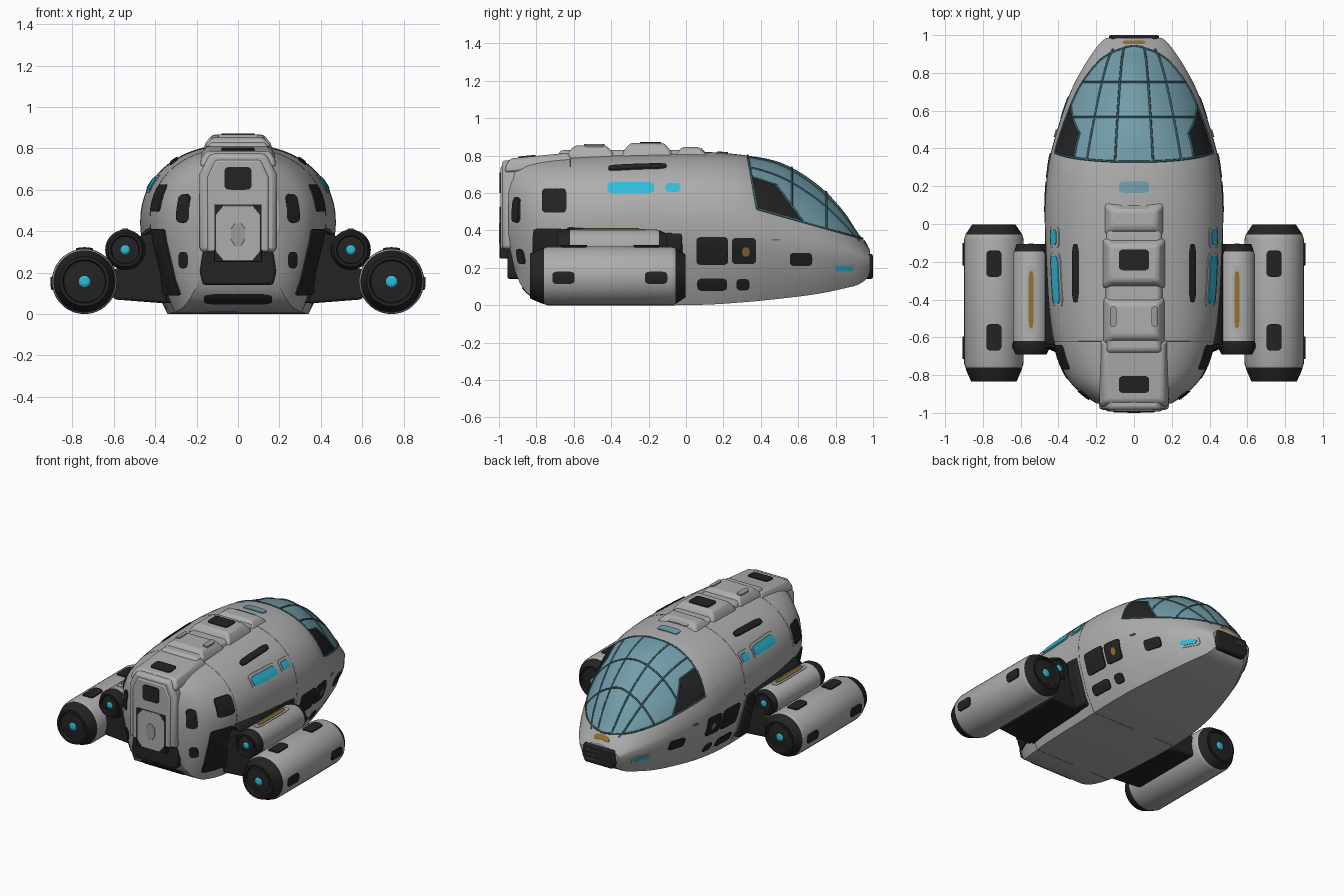
import bpy, bmesh, math
from mathutils import Vector
from mathutils.bvhtree import BVHTree

if "Cube" in bpy.data.objects:
    bpy.data.objects.remove(bpy.data.objects["Cube"])

def material(name, *rgb):
    m = bpy.data.materials.new(name)
    m.diffuse_color = (*rgb, 1)
    m.use_nodes = True
    m.node_tree.nodes["Principled BSDF"].inputs["Base Color"].default_value = m.diffuse_color
    return m

HULL = material("hull grey", .42, .42, .42)
TRIM = material("trim grey", .33, .33, .33)
DARK = material("dark panel", .017, .017, .018)
SEAM = material("seam grey", .13, .13, .13)
GLASS = material("canopy glass", .17, .34, .40)
RIB = material("canopy rib", .045, .12, .15)
CYAN = material("cyan light", .03, .50, .70)
GOLD = material("gold", .30, .17, .03)
targets = []   # surfaces that surface plates can be projected on

def make(name, bm, mats, mirror=False, bevel=0, target=True):
    bmesh.ops.recalc_face_normals(bm, faces=bm.faces)
    if target:
        targets.append(BVHTree.FromBMesh(bm))
    me = bpy.data.meshes.new(name)
    bm.to_mesh(me)
    bm.free()
    ob = bpy.data.objects.new(name, me)
    bpy.context.collection.objects.link(ob)
    for m in mats:
        me.materials.append(m)
    if bevel:
        b = ob.modifiers.new("bevel", 'BEVEL')
        b.width, b.segments, b.limit_method = bevel, 2, 'ANGLE'
    if mirror:
        ob.modifiers.new("mirror", 'MIRROR')
    return ob

def bridge(bm, rings, caps=True, mat=lambda i: 0):
    n = len(rings[0])
    vs = [[bm.verts.new(p) for p in r] for r in rings]
    for i in range(len(vs) - 1):
        for j in range(n):
            k = (j + 1) % n
            bm.faces.new((vs[i][j], vs[i][k], vs[i+1][k], vs[i+1][j])).material_index = mat(i)
    if caps:
        bm.faces.new(vs[0]).material_index = mat(0)
        bm.faces.new(vs[-1]).material_index = mat(len(vs) - 2)

def prism(name, outline, y0, y1, mat, mirror=False, bevel=.012, target=True):
    bm = bmesh.new()   # x-z outline extruded along y
    bridge(bm, [[(x, y, z) for x, z in outline] for y in (y0, y1)])
    return make(name, bm, [mat], mirror, bevel, target)

def sym(half):
    return half + [(-x, z) for x, z in reversed(half)]

def frustum(name, w, y0, y1, z0, z1, inset, mat, drop=0):
    bm = bmesh.new()   # drop lowers the rear end
    bridge(bm, [[(-w + d, y0 + d, z - drop), (w - d, y0 + d, z - drop), (w - d, y1 - d, z), (-w + d, y1 - d, z)]
                for z, d in ((z0, 0), ((z0 + z1) / 2, inset * .25), (z1, inset))])
    return make(name, bm, [mat], False, .015)

def lathe(name, cx, cz, profile, mats, ids):
    bm = bmesh.new()
    bridge(bm, [[(cx + r * math.cos(a), y, cz + r * math.sin(a))
                 for a in (math.tau * k / 36 for k in range(36))] for r, y in profile],
           mat=lambda i: ids[i])
    return make(name, bm, mats, True)

def hit(axis, a, b, default=None):
    # look at the model from the side, top, rear or nose
    o, d = {'side': ((3, a, b), (-1, 0, 0)), 'top': ((a, b, 3), (0, 0, -1)),
            'rear': ((a, -3, b), (0, 1, 0)), 'nose': ((a, 3, b), (0, -1, 0))}[axis]
    o, d = Vector(o), Vector(d)
    dist = [h[3] for h in (t.ray_cast(o, d) for t in targets) if h[0]]
    s = min(dist) if dist else default
    if default is not None and abs(s - default) > .12:
        s = default
    return o, d, s

def plate(name, axis, a, b, w, h, mat, mirror=True, lift=.006, r=.02):
    # rounded plate wrapped on the surface
    r = min(r, w / 2, h / 2)
    base = hit(axis, a, b)[2]
    if base is None:
        return
    N, out = 8, []
    for cx, cy, dx, dy in ((-1, -1, 1, 0), (1, -1, 0, 1), (1, 1, -1, 0), (-1, 1, 0, -1)):
        for k in range(N):
            p = Vector(((cx + 2 * dx * k / N) * w / 2, (cy + 2 * dy * k / N) * h / 2))
            q = Vector((max(r - w/2, min(w/2 - r, p.x)), max(r - h/2, min(h/2 - r, p.y))))
            out.append(q + (p - q).normalized() * r)
    bm, rings = bmesh.new(), []
    for f, up in ((1, -.003), (1, lift), (.7, lift), (.35, lift), (.02, lift)):
        ring = []
        for p in out:
            o, d, s = hit(axis, a + p.x * f, b + p.y * f, base)
            ring.append(o + d * (s - up))
        rings.append(ring)
    bridge(bm, rings)
    make(name, bm, [mat], mirror, 0, False)

def tubes(name, paths, mat, radius):
    cu = bpy.data.curves.new(name, 'CURVE')
    cu.dimensions, cu.bevel_depth, cu.bevel_resolution = '3D', radius, 1
    for path in paths:
        sp = cu.splines.new('POLY')
        sp.points.add(len(path) - 1)
        for pt, p in zip(sp.points, path):
            pt.co = (*p, 1)
    cu.materials.append(mat)
    bpy.context.collection.objects.link(bpy.data.objects.new(name, cu))

# Hull stations: y, half width, widest height, top, bottom
ST = [(-.95, .20, .45, .775, .30), (-.90, .275, .45, .783, .14), (-.83, .345, .45, .79, .05),
      (-.70, .405, .45, .80, .015), (-.5, .445, .45, .81, .005), (-.2, .465, .45, .82, 0),
      (.1, .472, .43, .82, .003), (.33, .45, .39, .80, .018), (.52, .40, .35, .757, .037),
      (.71, .332, .31, .64, .062), (.845, .26, .28, .50, .09), (.92, .21, .265, .385, .11),
      (.96, .178, .25, .335, .135), (.985, .15, .235, .295, .165)]

def station(y):
    i = max(k for k in range(len(ST) - 1) if ST[k][0] <= y + 1e-9)
    def slope(k, c):
        p, q = ST[max(k - 1, 0)], ST[min(k + 1, len(ST) - 1)]
        return (q[c] - p[c]) / (q[0] - p[0])
    h = ST[i+1][0] - ST[i][0]
    t = (y - ST[i][0]) / h
    return [(2*t**3 - 3*t*t + 1) * ST[i][c] + (t**3 - 2*t*t + t) * h * slope(i, c)
            + (3*t*t - 2*t**3) * ST[i+1][c] + (t**3 - t*t) * h * slope(i+1, c) for c in range(1, 5)]

def section(y, n=14):
    W, C, T, B = station(y)
    e = .91 + .42 * max(0, min(1, (y - .3) / .55))   # slimmer canopy toward the nose
    half = [(.36 * W, B), (.72 * W, B), (.85 * W, B + .28 * (C - B)), (.985 * W, B + .78 * (C - B))]
    for k in range(n):
        a = math.pi / 2 * k / n
        half.append((W * math.cos(a) ** e, C + (T - C) * math.sin(a) ** e))
    return [(x, y, z) for x, z in [(0, B)] + half + [(0, T)] + [(-x, z) for x, z in reversed(half)]]

bm = bmesh.new()
bridge(bm, [section(-.95 + 1.935 * k / 64) for k in range(65)])
# Canopy lines in the side view: lower edge, back edge, side window top and front
LINES = [((.38, .515), (.93, .36)), ((.33, .80), (.38, .515)), ((.34, .69), (.48, .645)), ((.48, .645), (.64, .43))]
def above(i, p):
    (y0, z0), (y1, z1) = LINES[i]
    return (y1 - y0) * (p.z - z0) - (z1 - z0) * (p.y - y0) > 0
for (y0, z0), (y1, z1) in LINES:
    fs = [f for f in bm.faces if f.calc_center_median().y > .2 and f.calc_center_median().z > .3]
    geom = fs + list({e for f in fs for e in f.edges}) + list({v for f in fs for v in f.verts})
    bmesh.ops.bisect_plane(bm, geom=geom, plane_co=(0, y0, z0), plane_no=(0, z0 - z1, y1 - y0), dist=1e-5)
def is_glass(c):
    return above(0, c) and above(1, c) and (above(2, c) or above(3, c))
for f in bm.faces:
    c = f.calc_center_median()
    if .3 < c.y < .95 and above(0, c) and above(1, c):
        f.material_index = 1 if is_glass(c) else 2
rim = [[v.co.copy() for v in e.verts] for e in bm.edges
       if len(e.link_faces) == 2 and e.link_faces[0].material_index != e.link_faces[1].material_index]
make("hull", bm, [HULL, GLASS, DARK])
tubes("canopy_rim", rim, RIB, .006)

def on_top(pts):
    out = []
    for x, y in pts:
        o, d, s = hit('top', x, y)
        out.append(o + d * s)
    return out
ribs = [on_top([(s * (a + (b - a) * t ** .7), .925 - .585 * t) for t in (k / 16 for k in range(17))])
        for s in (1, -1) for a, b in ((.055, .10), (.11, .25))]
ribs += [[v for v in map(Vector, section(y, 40)) if v.z > .36 and is_glass(v)] for y in (.565, .75)]
tubes("canopy_ribs", ribs, RIB, .006)
# Panel seams around the hull
tubes("hull_seams", [[Vector(p) for p in section(y)] for y in (0, -.62)], SEAM, .0012)

# Roof spine
frustum("rear_spine", .185, -.97, -.60, .74, .815, .03, HULL, .03)
frustum("mid_spine", .165, -.70, .0, .74, .83, .03, HULL)
frustum("rear_roof_block", .165, -.64, -.38, .78, .855, .045, HULL)
frustum("middle_roof_block", .17, -.345, -.07, .78, .867, .045, HULL)
frustum("front_roof_block", .165, -.07, .12, .77, .847, .05, HULL)

# Rear hatch
prism("hatch_frame", sym([(.185, .30), (.185, .68), (.135, .775)]), -.984, -.80, HULL, bevel=.02)
prism("hatch_surround", sym([(.15, .30), (.15, .66), (.11, .745)]), -.992, -.95, HULL)
prism("hatch_sill", sym([(.17, .14), (.185, .20), (.17, .305)]), -.955, -.80, DARK)
prism("door_recess", sym([(.115, .25), (.115, .53)]), -.994, -.95, DARK, bevel=.004)
prism("door", sym([(.07, .255), (.108, .30), (.108, .48), (.07, .525)]), -.998, -.95, HULL, bevel=.004)
prism("door_badge_plate", sym([(.015, .33), (.035, .36), (.035, .41), (.015, .44)]), -1, -.95, TRIM, bevel=.002)
plate("hatch_window", 'rear', 0, .655, .13, .11, DARK, False)
plate("rear_bumper", 'rear', 0, .07, .33, .05, DARK, False)

# Nose grille
prism("nose_grille", sym([(.11, .14), (.135, .19), (.12, .275)]), .93, 1, DARK)
for k in range(3):
    prism("grille_bar", sym([(.10, .17 + .033 * k), (.10, .175 + .033 * k)]), .95, 1.0, SEAM, bevel=0, target=False)
plate("nose_lamp", 'top', 0, .962, .12, .018, GOLD, False)

# Pylons and their hull pads
prism("pylon", [(.34, .05), (.60, .07), (.64, .20), (.50, .25), (.50, .36), (.40, .40)], -.66, -.11, DARK, True)
prism("pylon_pad", [(.30, .05), (.41, .06), (.472, .30), (.472, .38), (.44, .415), (.33, .41)], -.64, -.02, DARK, True)
plate("pylon_rear_panel", 'side', -.735, .25, .17, .32, DARK, lift=.008)

# Engine pods
lathe("large_pod", .742, .157,
      [(.025, -.815), (.10, -.815), (.105, -.835), (.12, -.835), (.148, -.77), (.15, -.76), (.157, -.74), (.158, -.4),
       (.157, -.08), (.15, -.055), (.146, -.05), (.115, -.003), (.105, -.003), (.10, -.02), (.025, -.02)],
      [DARK, HULL], [0]*5 + [1]*4 + [0]*5)
lathe("small_pod", .545, .31,
      [(.02, -.675), (.065, -.675), (.07, -.69), (.082, -.69), (.097, -.66), (.097, -.63), (.095, -.62), (.095, -.16),
       (.09, -.145), (.085, -.13), (.075, -.105), (.065, -.105), (.06, -.12), (.02, -.12)],
      [DARK, HULL], [0]*6 + [1, 1] + [0]*5)
for x, z, r, y0, y1 in ((.742, .157, .027, -.825, -.01), (.545, .31, .022, -.685, -.11)):
    lathe("pod_light", x, z, [(r * .6, y0 - .006), (r, y0), (r, y1), (r * .6, y1 + .006)], [CYAN], [0]*3)
    R = .075 if x > .6 else .045
    lathe("pod_ring", x, z, [(R, y0 + .004), (R + .006, y0 + .006), (R + .006, y1 - .006), (R, y1 - .004)], [DARK], [0]*3)
plate("pod_strip_base", 'top', .545, -.40, .05, .36, HULL, lift=.004)
plate("pod_gold_strip", 'top', .545, -.40, .026, .30, GOLD, lift=.008)

# Surface panels: name, view, centre, size, colour
for name, axis, a, b, w, h, m in [
        ("side_window", 'side', -.295, .63, .25, .06, CYAN), ("small_side_window", 'side', -.07, .63, .08, .05, CYAN),
        ("roof_vent", 'top', .31, -.26, .035, .31, DARK), ("rear_side_vent", 'side', -.705, .56, .13, .13, DARK),
        ("corner_vent", 'side', -.905, .51, .04, .14, DARK), ("rear_vent", 'rear', .26, .51, .045, .13, DARK),
        ("rear_low_vent", 'rear', .265, .26, .045, .08, DARK),
        ("side_hatch", 'side', .14, .29, .17, .15, DARK), ("front_hatch", 'side', .31, .29, .13, .14, DARK),
        ("low_panel", 'side', .14, .11, .16, .065, DARK), ("low_front_panel", 'side', .305, .11, .07, .06, DARK),
        ("nose_panel", 'side', .615, .245, .12, .07, DARK), ("nose_light", 'side', .845, .195, .10, .03, CYAN),
        ("gold_marker", 'side', .48, .35, .04, .01, GOLD),
        ("pod_rear_panel", 'side', -.655, .147, .12, .065, DARK), ("pod_front_panel", 'side', -.16, .147, .12, .065, DARK),
        ("pod_top_rear_panel", 'top', .742, -.60, .08, .14, DARK), ("pod_top_front_panel", 'top', .742, -.21, .08, .14, DARK),
        ("roof_side_vent", 'top', .11, -.49, .035, .11, TRIM)]:
    if m is CYAN:
        plate(name + "_frame", axis, a, b, w + .03, h + .025, HULL, lift=.004)
    plate(name, axis, a, b, w, h, m, lift=.008)
plate("hatch_gold_dot", 'side', .32, .285, .04, .05, GOLD, lift=.0095)
for y, h, m in ((.195, .06, GLASS), (-.19, .11, DARK), (-.85, .09, DARK), (.09, .02, TRIM)):
    plate("roof_panel", 'top', 0, y, .16, h, m, False)

# Smooth shading with sharp creases
for ob in bpy.context.scene.objects:
    ob.select_set(ob.type == 'MESH')
    if ob.type == 'MESH':
        bpy.context.view_layer.objects.active = ob
bpy.ops.object.shade_smooth_by_angle(angle=math.radians(28))
